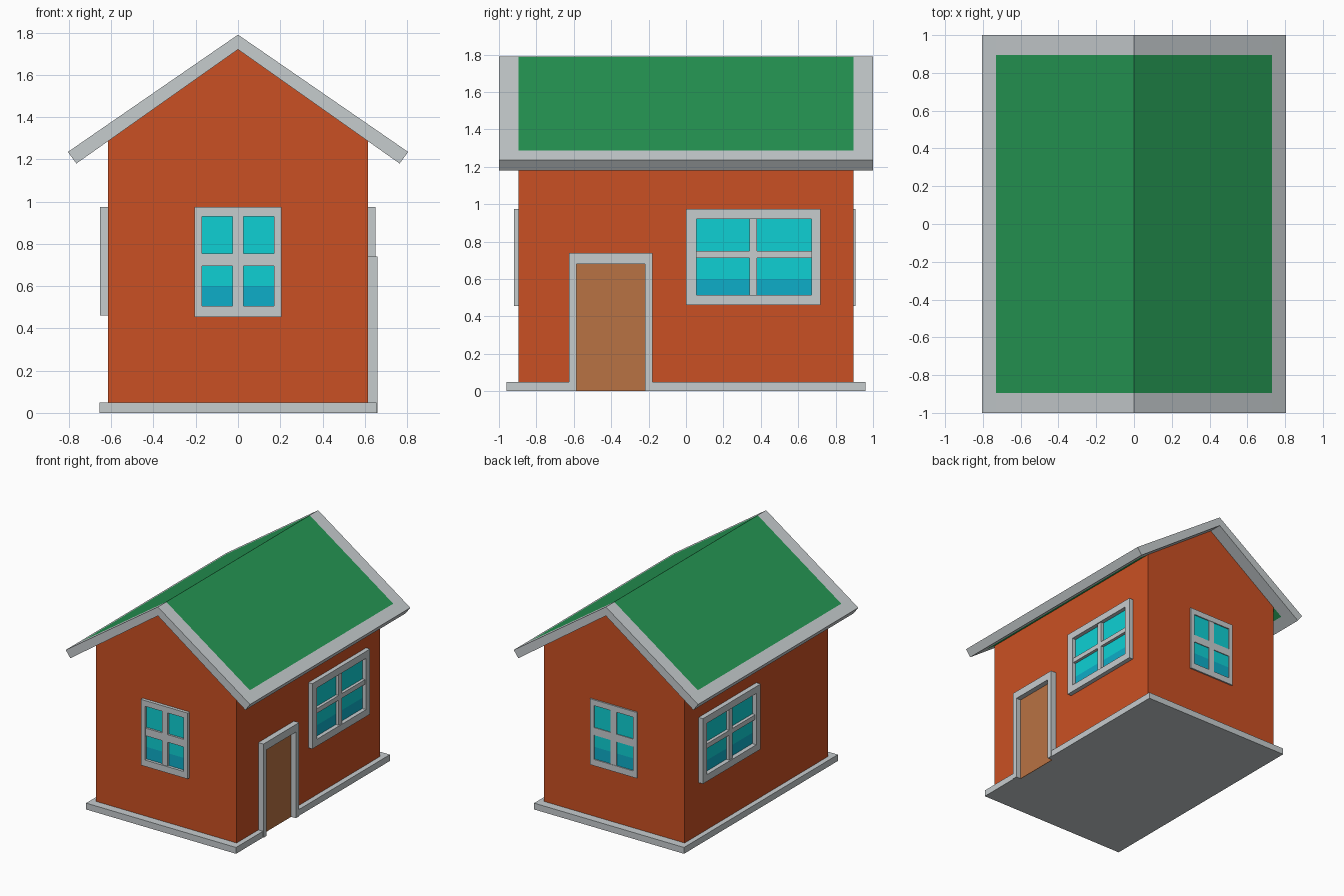
import bpy, bmesh
from mathutils import Vector

if "Cube" in bpy.data.objects:
    bpy.data.objects.remove(bpy.data.objects["Cube"])


def material(name, r, g, b):
    def lin(c):
        c /= 255
        return c / 12.92 if c < 0.04045 else ((c + 0.055) / 1.055) ** 2.4
    m = bpy.data.materials.new(name)
    m.diffuse_color = (lin(r), lin(g), lin(b), 1)
    m.use_nodes = True
    m.node_tree.nodes["Principled BSDF"].inputs["Base Color"].default_value = m.diffuse_color
    return m


GREY = material("light grey trim", 198, 204, 206)
BRICK = material("orange red wall", 202, 80, 35)
GREEN = material("green roof", 37, 150, 83)
CYAN = material("cyan glass", 14, 208, 212)
BLUE = material("blue glass", 13, 173, 200)
WOOD = material("brown door", 185, 114, 67)


def finish(name, bm, *mats):
    bmesh.ops.recalc_face_normals(bm, faces=bm.faces)
    me = bpy.data.meshes.new(name)
    bm.to_mesh(me)
    bm.free()
    for m in mats:
        me.materials.append(m)
    ob = bpy.data.objects.new(name, me)
    bpy.context.collection.objects.link(ob)
    return ob


def boxes(name, mat, items, place=lambda a, b, c: (a, b, c)):
    """One object from several boxes (a0, a1, b0, b1, c0, c1), mapped by place."""
    bm = bmesh.new()
    for a0, a1, b0, b1, c0, c1 in items:
        for v in bmesh.ops.create_cube(bm, size=1)["verts"]:
            p = v.co
            v.co = place(a1 if p.x > 0 else a0, b1 if p.y > 0 else b0,
                         c1 if p.z > 0 else c0)
    return finish(name, bm, mat)


def prism_z(name, mat, outline, z0, z1):
    bm = bmesh.new()
    f = bm.faces.new([bm.verts.new((x, y, z0)) for x, y in outline])
    ext = bmesh.ops.extrude_face_region(bm, geom=[f])["geom"]
    bmesh.ops.translate(bm, vec=(0, 0, z1 - z0),
                        verts=[v for v in ext if isinstance(v, bmesh.types.BMVert)])
    return finish(name, bm, mat)


WX, WY = 0.615, 0.895          # wall half sizes

# base slab with a notch in front of the door
prism_z("base", GREY, [(-0.655, -0.96), (0.655, -0.96), (0.655, -0.59), (WX, -0.59),
                       (WX, -0.22), (0.655, -0.22), (0.655, 0.96), (-0.655, 0.96)], 0, 0.05)

# walls: gable profile extruded from front to back
bm = bmesh.new()
f = bm.faces.new([bm.verts.new((x, -WY, z)) for x, z in
                  [(-WX, 0.05), (WX, 0.05), (WX, 1.286), (0, 1.72), (-WX, 1.286)]])
ext = bmesh.ops.extrude_face_region(bm, geom=[f])["geom"]
bmesh.ops.translate(bm, vec=(0, 2 * WY, 0),
                    verts=[v for v in ext if isinstance(v, bmesh.types.BMVert)])
finish("walls", bm, BRICK)

# roof: folded slab, green panels inside a grey border
top = [(-0.805, 1.235), (-0.73, 1.287), (0, 1.79), (0.73, 1.287), (0.805, 1.235)]
low = [(-0.765, 1.18), (-0.69, 1.233), (0, 1.72), (0.69, 1.233), (0.765, 1.18)]
ys = [-1, -WY, WY, 1]
bm = bmesh.new()
T = [[bm.verts.new((x, y, z)) for x, z in top] for y in ys]
L = [[bm.verts.new((x, y, z)) for x, z in low] for y in ys]
for j in range(3):
    for i in range(4):
        for G in (T, L):
            face = bm.faces.new((G[j][i], G[j][i + 1], G[j + 1][i + 1], G[j + 1][i]))
            face.material_index = int(j == 1 and i in (1, 2))
    for i in (0, 4):
        bm.faces.new((T[j][i], T[j + 1][i], L[j + 1][i], L[j][i]))
for j in (0, 3):
    for i in range(4):
        bm.faces.new((T[j][i], T[j][i + 1], L[j][i + 1], L[j][i]))
finish("roof", bm, GREY, GREEN)


def window(name, place, outer, inner, bars, depth):
    """Frame ring, cross bars and two-tone glass; a = along wall, b = height, c = outward."""
    a0, a1, b0, b1 = outer
    p0, p1, q0, q1 = inner
    m0, m1, n0, n1 = bars
    boxes(name + "_frame", GREY, [
        (a0, p0, b0, b1, 0, depth), (p1, a1, b0, b1, 0, depth),
        (p0, p1, b0, q0, 0, depth), (p0, p1, q1, b1, 0, depth)], place)
    d = depth * 0.75
    boxes(name + "_bars", GREY, [
        (m0, m1, q0, q1, 0, d), (p0, m0, n0, n1, 0, d), (m1, p1, n0, n1, 0, d)], place)
    boxes(name + "_glass_upper", CYAN, [(p0, p1, 0.60, q1, 0, 0.003)], place)
    boxes(name + "_glass_lower", BLUE, [(p0, p1, q0, 0.60, 0, 0.003)], place)


small = ((-0.205, 0.205, 0.455, 0.975), (-0.17, 0.17, 0.505, 0.93),
         (-0.025, 0.025, 0.695, 0.755))
wide = ((0.0, 0.72, 0.46, 0.975), (0.055, 0.67, 0.515, 0.92),
        (0.34, 0.38, 0.713, 0.75))
window("front_window", lambda a, b, c: (a, -WY - c, b), *small, 0.025)
window("back_window", lambda a, b, c: (a, WY + c, b), *small, 0.012)
window("right_window", lambda a, b, c: (WX + c, a, b), *wide, 0.035)
window("left_window", lambda a, b, c: (-WX - c, a, b), *wide, 0.038)

# door and its frame
boxes("door", WOOD, [(WX, WX + 0.004, -0.59, -0.22, 0, 0.68)])
boxes("door_frame", GREY, [(WX, 0.66, -0.625, -0.585, 0, 0.74),
                           (WX, 0.66, -0.22, -0.18, 0, 0.74),
                           (WX, 0.66, -0.585, -0.22, 0.68, 0.74)])
